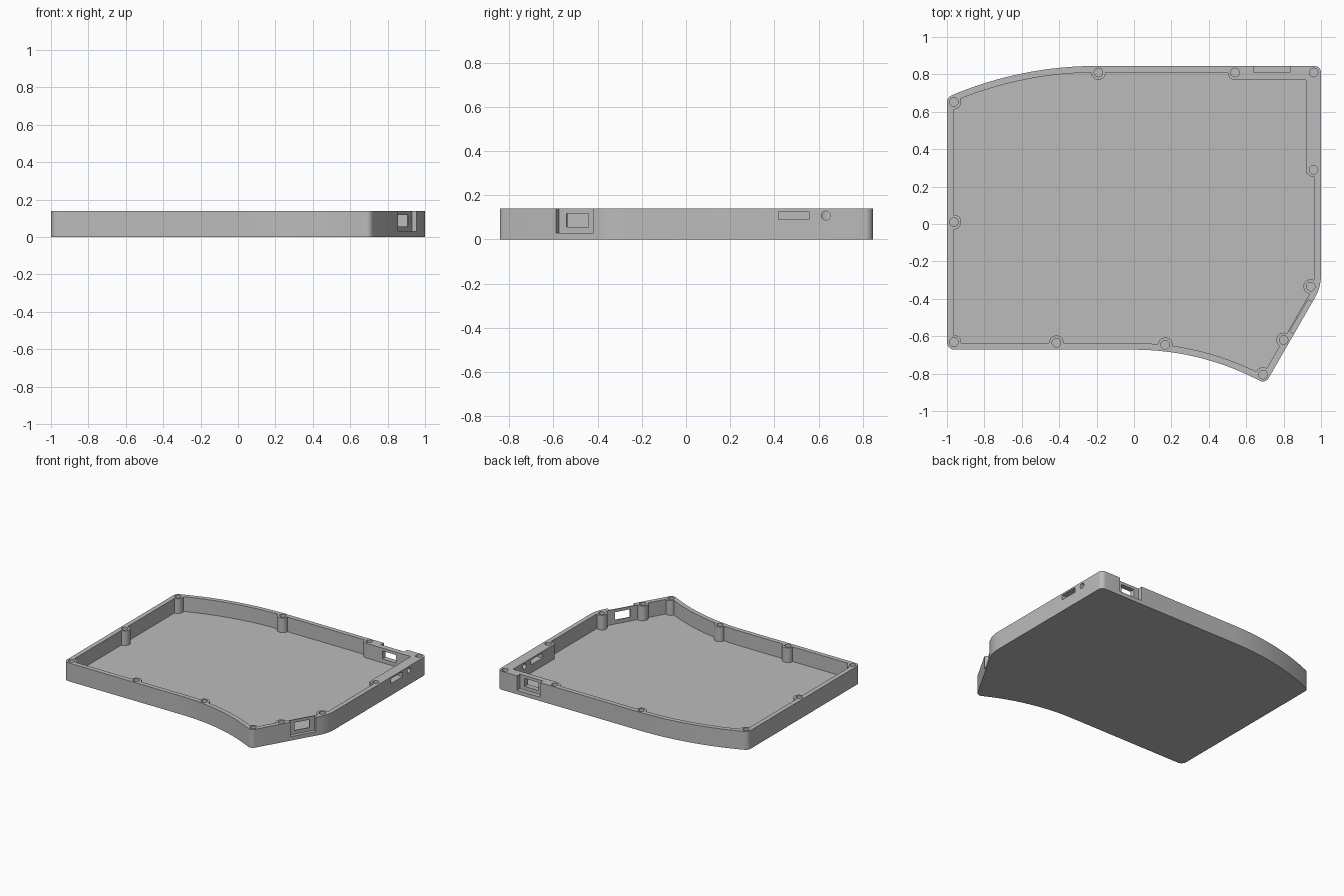
import bpy, bmesh, math
from mathutils import Vector

if "Cube" in bpy.data.objects:
    bpy.data.objects.remove(bpy.data.objects["Cube"], do_unlink=True)

HEIGHT, FLOOR, WALL = 0.14, 0.028, 0.035

grey = bpy.data.materials.new("plain grey")
grey.use_nodes = True
COLOUR = (0.5, 0.5, 0.5, 1)
grey.diffuse_color = COLOUR
grey.node_tree.nodes["Principled BSDF"].inputs["Base Color"].default_value = COLOUR


def prism(name, points, z0, z1):
    """Upright solid from a counter-clockwise outline."""
    bm = bmesh.new()
    base = bm.faces.new([bm.verts.new((p[0], p[1], z0)) for p in points])
    grown = bmesh.ops.extrude_face_region(bm, geom=[base])["geom"]
    top = [v for v in grown if isinstance(v, bmesh.types.BMVert)]
    bmesh.ops.translate(bm, verts=top, vec=(0, 0, z1 - z0))
    bmesh.ops.recalc_face_normals(bm, faces=bm.faces)
    mesh = bpy.data.meshes.new(name)
    bm.to_mesh(mesh)
    bm.free()
    mesh.materials.append(grey)
    obj = bpy.data.objects.new(name, mesh)
    bpy.context.collection.objects.link(obj)
    return obj


def box(name, centre, size, z0, z1, angle=0):
    obj = prism(name, [(sx * size[0] / 2, sy * size[1] / 2) for sx, sy in
                       ((-1, -1), (1, -1), (1, 1), (-1, 1))], z0, z1)
    obj.location = (*centre, 0)
    obj.rotation_euler.z = angle
    return obj


def disc(name, centre, radius, z0, z1, sides=32):
    return prism(name, [(centre[0] + radius * math.cos(math.tau * i / sides),
                         centre[1] + radius * math.sin(math.tau * i / sides))
                        for i in range(sides)], z0, z1)


def cut(target, cutter):
    cutter.hide_render = True
    mod = target.modifiers.new("cut", 'BOOLEAN')
    mod.operation, mod.solver, mod.object = 'DIFFERENCE', 'EXACT', cutter
    bpy.context.view_layer.objects.active = target
    bpy.ops.object.modifier_apply(modifier=mod.name)
    bpy.data.objects.remove(cutter, do_unlink=True)


def sag(radius, x):
    return radius - math.sqrt(radius * radius - x * x)


def outline(inset):
    """Case outline: straight sides, two long bowed edges and rounded corners."""
    path = [(-1, -0.672, 0.04)]
    path += [(0.7 * i / 16, -0.672 - sag(1.443, 0.7 * i / 16), 0) for i in range(16)]
    path += [(0.703, -0.853, 0.035), (1, -0.3375, 0.25), (1, 0.845, 0.035)]
    path += [(-0.2 - 0.8 * i / 18, 0.845 - sag(1.99, 0.8 * i / 18), 0) for i in range(18)]
    path += [(-1, 0.677, 0.04)]
    pts = [Vector(p[:2]) for p in path]
    n = len(pts)
    # Mitred inset
    moved = []
    for i, p in enumerate(pts):
        a, b = (p - pts[i - 1]).normalized(), (pts[(i + 1) % n] - p).normalized()
        na, nb = Vector((-a.y, a.x)), Vector((-b.y, b.x))
        moved.append(p + (na + nb) * inset / (1 + na.dot(nb)))
    # Corner fillets
    result = []
    for i, p in enumerate(moved):
        radius = path[i][2] - inset
        if radius < 0.01:
            result.append(p)
            continue
        a, b = (p - moved[i - 1]).normalized(), (moved[(i + 1) % n] - p).normalized()
        turn = a.angle(b)
        start = p - a * radius * math.tan(turn / 2)
        centre = start + Vector((-a.y, a.x)) * radius
        for k in range(9):
            t = turn * k / 8
            result.append(centre + radius * (Vector((a.y, -a.x)) * math.cos(t) + a * math.sin(t)))
    return result


case = prism("case_tray", outline(0), 0, HEIGHT)

# Interior cavity, leaving screw posts and the thick rear corner standing
screws = [(-0.963, 0.652), (-0.19, 0.81), (0.54, 0.81), (0.96, 0.81),
          (0.96, 0.29), (0.945, -0.335), (0.8, -0.62), (0.69, -0.805),
          (0.167, -0.646), (-0.415, -0.635), (-0.963, -0.632), (-0.963, 0.01)]
cavity = prism("cavity_cutter", outline(WALL), FLOOR, 0.3)
for spot in screws:
    cut(cavity, disc("post_cutter", spot, 0.039, -0.1, 0.4))
cut(cavity, box("rear_block", (0.79, 0.87), (0.5, 0.2), -0.1, 0.4))
cut(cavity, box("side_block", (1.02, 0.58), (0.2, 0.62), -0.1, 0.4))
cut(case, cavity)

# Screw holes
for spot in screws:
    cut(case, disc("screw_hole", spot, 0.023, 0.04, 0.3))

# Two connector ports: an open-topped pocket outside and a window behind it
for centre, angle, depth in (((0.904, -0.503), math.radians(60), 0.026),
                             ((0.737, 0.845), math.pi, 0.035)):
    inward = Vector((-math.sin(angle), math.cos(angle)))
    cut(case, box("port_pocket", centre, (0.195, depth * 2), 0.03, 0.3, angle))
    window = Vector(centre) + inward * 0.05
    cut(case, box("port_window", window, (0.115, 0.14), 0.057, 0.118, angle))

# Slot and round button hole through the right side
cut(case, box("switch_slot", (0.98, 0.487), (0.2, 0.137), 0.09, 0.127))
button = disc("button_hole", (0, 0), 0.02, -0.1, 0.1)
button.rotation_euler.y = math.pi / 2
button.location = (0.98, 0.632, 0.108)
cut(case, button)

bpy.ops.object.select_all(action='DESELECT')
case.select_set(True)
bpy.context.view_layer.objects.active = case
bpy.ops.object.shade_smooth_by_angle(angle=math.radians(30))
